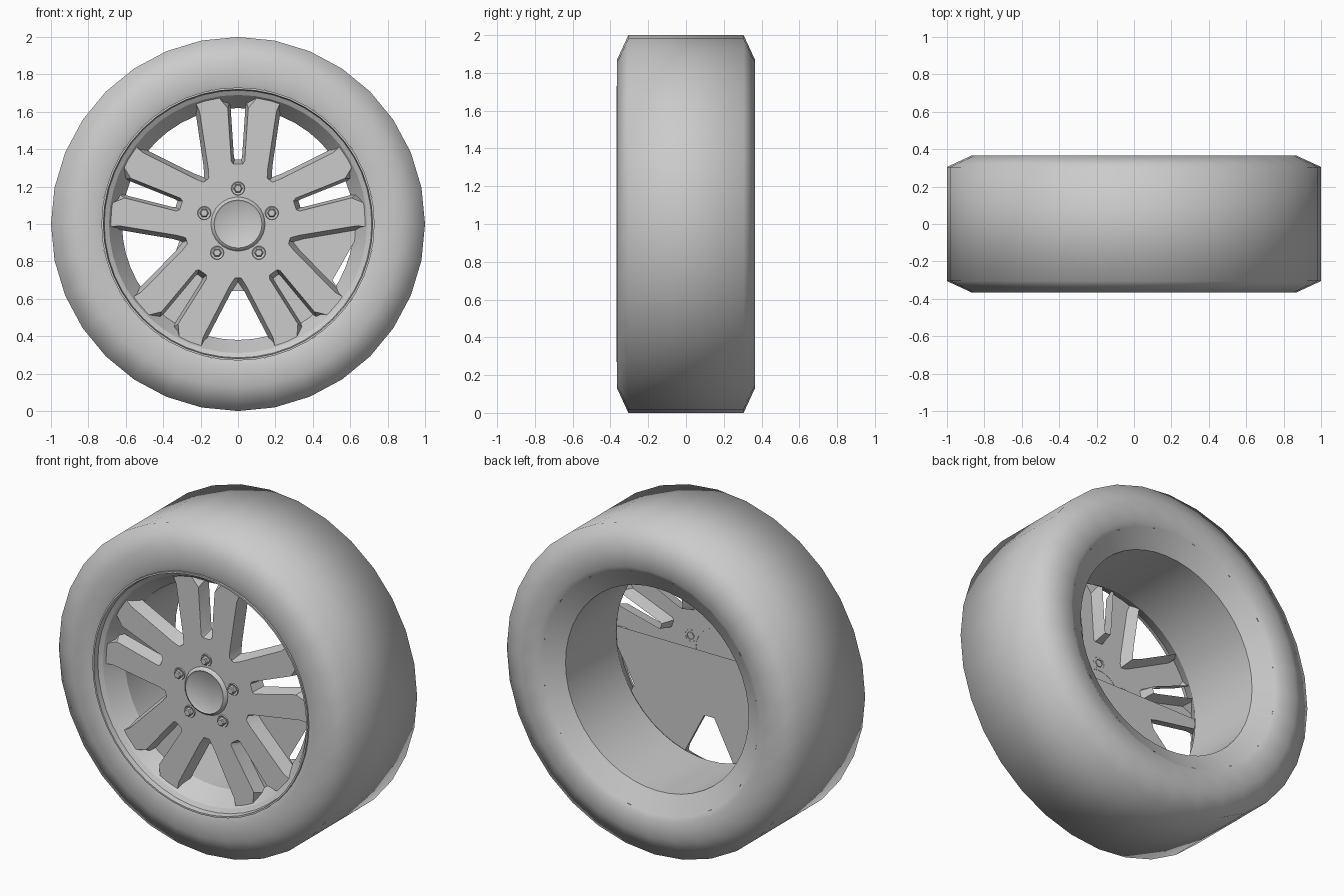
import bpy, bmesh, math
from math import sin, cos, pi, radians

old = bpy.data.objects.get("Cube")
if old:
    bpy.data.objects.remove(old, do_unlink=True)

grey = bpy.data.materials.new("plain grey")
grey.use_nodes = True
GREY = (0.6, 0.6, 0.6, 1)
grey.diffuse_color = GREY
grey.node_tree.nodes["Principled BSDF"].inputs["Base Color"].default_value = GREY


def finish(name, bm, angle=None):
    """Turn a bmesh into an object whose axle sits at z = 1."""
    me = bpy.data.meshes.new(name)
    bm.to_mesh(me)
    bm.free()
    ob = bpy.data.objects.new(name, me)
    ob.location.z = 1
    bpy.context.collection.objects.link(ob)
    me.materials.append(grey)
    if angle:
        bpy.ops.object.select_all(action='DESELECT')
        ob.select_set(True)
        bpy.context.view_layer.objects.active = ob
        bpy.ops.object.shade_smooth_by_angle(angle=radians(angle))
    return ob


def lathe(name, profile, steps, angle, centre=(0, 0)):
    """Spin (radius, y) points around a y axis."""
    bm = bmesh.new()
    cx, cz = centre
    rings = []
    for r, y in profile:
        if r == 0:
            rings.append([bm.verts.new((cx, y, cz))] * steps)
        else:
            rings.append([bm.verts.new((cx + r * cos(2 * pi * i / steps), y,
                                        cz + r * sin(2 * pi * i / steps)))
                          for i in range(steps)])
    for a, b in zip(rings, rings[1:]):
        for i in range(steps):
            j = (i + 1) % steps
            quad = list(dict.fromkeys((a[i], a[j], b[j], b[i])))
            bm.faces.new(quad)
    return finish(name, bm, angle)


# Tyre and rim
lathe("tyre", [(0.73, -0.355), (0.76, -0.364), (0.87, -0.365), (1, -0.305),
               (1, 0.305), (0.87, 0.365), (0.76, 0.364), (0.73, 0.345)], 32, 80)
lathe("rim", [(0.73, 0.345), (0.62, 0.28), (0.62, -0.21), (0.69, -0.32),
              (0.715, -0.335), (0.72, -0.367), (0.73, -0.367), (0.73, -0.34)], 48, 25)

# Half outline of a twin spoke: (radial, sideways) on the front and on the back
FRONT = [(0.32, 0), (0.32, 0.025), (0.335, 0.036), (0.62, 0.055), (0.685, 0.11),
         (0.645, 0.225), (0.60, 0.205), (0.29, 0.158), (0.245, 0.156), (0.221, 0.161)]
BACK = [(0.345, 0), (0.345, 0.018), (0.36, 0.022), (0.66, 0.042), (0.69, 0.10),
        (0.65, 0.235), (0.62, 0.23), (0.31, 0.184), (0.27, 0.182), (0.251, 0.182)]
SLOT = 4  # leading points that describe the slot between the twins


def star(half, y, skip=0):
    """Repeat the mirrored half outline five times around the axle."""
    pts = []
    for k in range(5):
        t = pi / 2 + k * 2 * pi / 5
        pair = [(u, -w) for u, w in reversed(half[max(skip, 1):])] + half[skip:]
        pts += [(u * cos(t) - w * sin(t), y, u * sin(t) + w * cos(t)) for u, w in pair]
    return pts


# Spoke face with tapered walls, hollow behind
bm = bmesh.new()
front = [bm.verts.new(p) for p in star(FRONT, -0.305)]
back = [bm.verts.new(p) for p in star(BACK, -0.225)]
bm.faces.new(front)
for i in range(len(front)):
    j = (i + 1) % len(front)
    bm.faces.new((front[i], back[i], back[j], front[j]))
bmesh.ops.recalc_face_normals(bm, faces=bm.faces)
finish("spokes", bm, 25)

# Plate closing the lower half behind the spokes
bm = bmesh.new()
face = bm.faces.new([bm.verts.new(p) for p in star(BACK, -0.225, SLOT)])
bmesh.ops.triangulate(bm, faces=[face])
bmesh.ops.bisect_plane(bm, geom=bm.verts[:] + bm.edges[:] + bm.faces[:],
                       plane_co=(0, 0, 0.03), plane_no=(0, 0, 1), clear_outer=True)
finish("back_plate", bm)

# Hub cap and lug nuts
lathe("hub_cap", [(0.145, -0.304), (0.138, -0.318), (0.128, -0.325),
                  (0.118, -0.318), (0, -0.318)], 32, 50)
for k in range(5):
    t = pi / 2 + k * 2 * pi / 5
    spot = (0.19 * cos(t), 0.19 * sin(t))
    lathe(f"nut_seat_{k + 1}", [(0.037, -0.304), (0.034, -0.311), (0.026, -0.306)], 16, 30, spot)
    lathe(f"lug_nut_{k + 1}", [(0.024, -0.30), (0.024, -0.328), (0.018, -0.334),
                               (0, -0.334)], 6, 25, spot)
